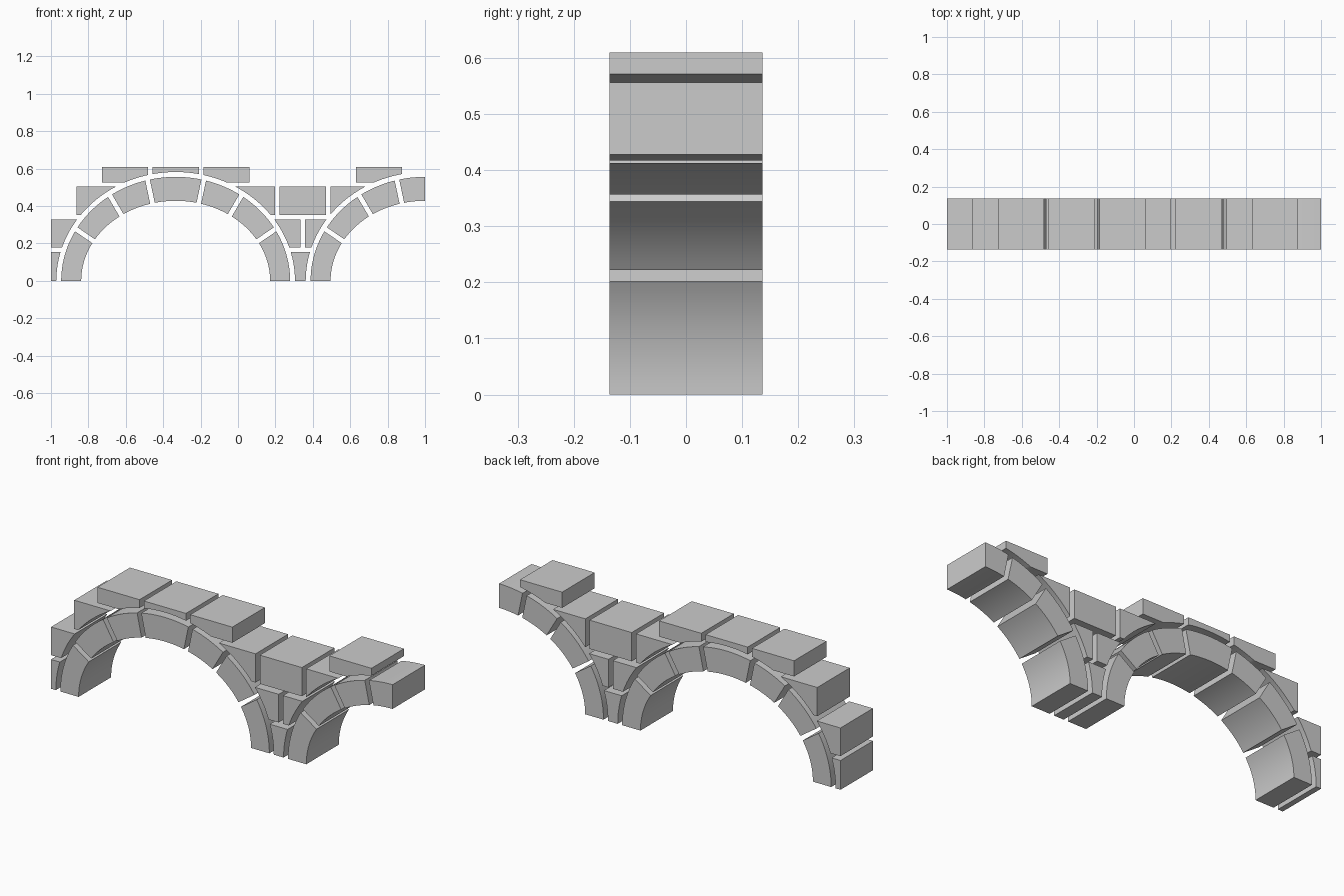
import bpy
import bmesh
import math

if "Cube" in bpy.data.objects:
    bpy.data.objects.remove(bpy.data.objects["Cube"], do_unlink=True)

HALF_DEPTH = 0.136
GAP = 0.025
CENTRES = (-1 / 3, 1.0)
INNER, OUTER, CLEAR = (0.505, 0.428), (0.612, 0.556), (0.638, 0.582)
PITCH = 0.2716

stone = bpy.data.materials.new("grey stone")
stone.use_nodes = True
GREY = (0.6, 0.6, 0.6, 1)
stone.diffuse_color = GREY
stone.node_tree.nodes["Principled BSDF"].inputs["Base Color"].default_value = GREY


def extrude_profile(name, profile):
    """Extrude an (x, z) outline through the depth of the arcade."""
    bm = bmesh.new()
    face = bm.faces.new([bm.verts.new((x, -HALF_DEPTH, z)) for x, z in profile])
    result = bmesh.ops.extrude_face_region(bm, geom=[face])
    moved = [v for v in result["geom"] if isinstance(v, bmesh.types.BMVert)]
    bmesh.ops.translate(bm, vec=(0, 2 * HALF_DEPTH, 0), verts=moved)
    bmesh.ops.recalc_face_normals(bm, faces=bm.faces)
    mesh = bpy.data.meshes.new(name)
    bm.to_mesh(mesh)
    bm.free()
    mesh.materials.append(stone)
    obj = bpy.data.objects.new(name, mesh)
    bpy.context.collection.objects.link(obj)
    bpy.ops.object.select_all(action='DESELECT')
    obj.select_set(True)
    bpy.context.view_layer.objects.active = obj
    bpy.ops.object.shade_smooth_by_angle(angle=math.radians(25))


def ellipse_arc(cx, radii, start, end, trim_start, trim_end, steps=12):
    """Arc measured from the crown, shortened at mortar joints."""
    a, b = radii

    def trim(t):
        return GAP / 2 / math.hypot(a * math.cos(t), b * math.sin(t))

    t0 = start + (trim(start) if trim_start else 0)
    t1 = end - (trim(end) if trim_end else 0)
    ts = [t0 + (t1 - t0) * i / steps for i in range(steps + 1)]
    return [(cx + a * math.sin(t), max(0, b * math.cos(t))) for t in ts]


# Arch rings: wedge stones between joint angles, second ring stops at its crown
JOINTS = [math.radians(d) for d in (-90, -60.3, -35, -14.2, 14.2, 35, 60.3, 90)]
for cx, joints, ring in ((CENTRES[0], JOINTS, "full_arch"),
                         (CENTRES[1], JOINTS[:4] + [0], "half_arch")):
    last = len(joints) - 2
    for i, (start, end) in enumerate(zip(joints, joints[1:])):
        args = (start, end, i > 0, i < last)
        outline = ellipse_arc(cx, OUTER, *args) + ellipse_arc(cx, INNER, *args)[::-1]
        extrude_profile(f"{ring}_stone_{i + 1}", outline)


def clearance(x):
    """Height of the mortar line above the arch rings."""
    a, b = CLEAR
    return max(b * math.sqrt(max(0, 1 - ((x - c) / a) ** 2)) for c in CENTRES)


def course_block(name, left, right, bottom, top):
    """Rectangular block whose underside is cut to follow the arches."""
    a, b = CLEAR
    cuts = [c + a * math.sin(math.radians(d)) for c in CENTRES for d in range(-90, 91, 3)]
    xs = [x for x in cuts if clearance(x) > bottom]
    for z in (bottom, top):
        if z < b:
            reach = a * math.sqrt(1 - (z / b) ** 2)
            xs += [c + s * reach for c in CENTRES for s in (-1, 1)]
    xs = sorted({round(x, 6) for x in xs + [left, right] if left <= x <= right})
    lower = [(x, min(top, max(bottom, clearance(x)))) for x in xs
             if clearance(x) <= top + 0.0005]
    outline = list(lower)
    for x in (lower[-1][0], lower[0][0]):
        if all(math.hypot(x - p[0], top - p[1]) > 0.001 for p in outline):
            outline.append((x, top))
    extrude_profile(name, outline)


# Spandrel courses in running bond: bottom, top, joint shift, block numbers
COURSES = (
    (0.0, 0.155, 0.5, (-6, -1)),
    (0.178, 0.327, 0.0, (-5, -1, 0)),
    (0.353, 0.505, 0.5, (-5, -2, -1, 0)),
    (0.527, 0.61, 0.0, (-4, -3, -2, 1)),
)
for row, (bottom, top, shift, numbers) in enumerate(COURSES, 1):
    for count, n in enumerate(numbers, 1):
        x = 0.346 + (n + shift) * PITCH
        course_block(f"course_{row}_block_{count}", max(-1, x + GAP / 2),
                     x + PITCH - GAP / 2, bottom, top)
